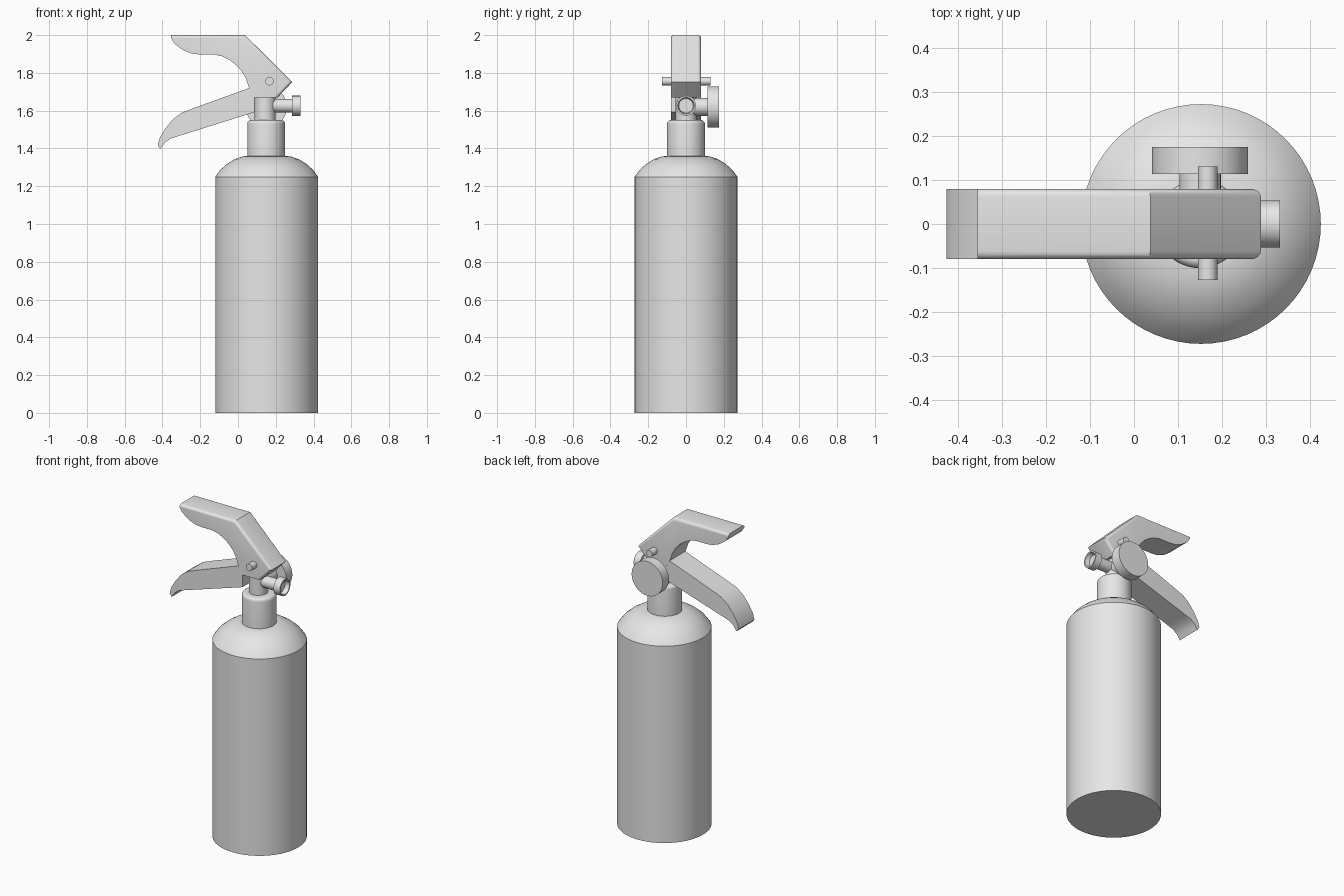
import bpy, bmesh, math
from mathutils import Matrix

if "Cube" in bpy.data.objects:
    bpy.data.objects.remove(bpy.data.objects["Cube"], do_unlink=True)

GREY = (0.8, 0.8, 0.8, 1)
metal = bpy.data.materials.new("light grey")
metal.use_nodes = True
metal.diffuse_color = GREY
metal.node_tree.nodes["Principled BSDF"].inputs["Base Color"].default_value = GREY

CX = 0.152  # axis of the tank
UP = Matrix.Identity(4)
ALONG_X = Matrix.Rotation(math.pi / 2, 4, 'Y')
ALONG_Y = Matrix.Rotation(-math.pi / 2, 4, 'X')


def finish(name, bm):
    bmesh.ops.recalc_face_normals(bm, faces=bm.faces)
    mesh = bpy.data.meshes.new(name)
    bm.to_mesh(mesh)
    bm.free()
    obj = bpy.data.objects.new(name, mesh)
    bpy.context.collection.objects.link(obj)
    mesh.materials.append(metal)
    bpy.ops.object.select_all(action='DESELECT')
    obj.select_set(True)
    bpy.context.view_layer.objects.active = obj
    bpy.ops.object.shade_smooth_by_angle(angle=math.radians(33))
    return obj


def lathe(name, profile, origin, axis=UP, sides=64):
    """Spin (radius, height) points that start and end on the axis."""
    bm = bmesh.new()
    verts = [bm.verts.new((r, 0, h)) for r, h in profile]
    edges = [bm.edges.new(pair) for pair in zip(verts, verts[1:])]
    bmesh.ops.spin(bm, geom=verts + edges, axis=(0, 0, 1), cent=(0, 0, 0),
                   angle=math.tau, steps=sides, use_merge=True)
    bmesh.ops.remove_doubles(bm, verts=bm.verts, dist=1e-5)
    bmesh.ops.transform(bm, matrix=Matrix.Translation(origin) @ axis, verts=bm.verts)
    return finish(name, bm)


def rod(name, radius, start, end, origin, axis=UP, sides=32):
    return lathe(name, [(0, start), (radius, start), (radius, end), (0, end)],
                 origin, axis, sides)


def plate(name, outline, half, rounded=None):
    """Extrude an x-z outline across y, rounding the chosen side edges."""
    bm = bmesh.new()
    face = bm.faces.new([bm.verts.new((x, -half, z)) for x, z in outline])
    new = bmesh.ops.extrude_face_region(bm, geom=[face])["geom"]
    bmesh.ops.translate(bm, vec=(0, 2 * half, 0),
                        verts=[v for v in new if isinstance(v, bmesh.types.BMVert)])
    if rounded:
        edges = [e for e in bm.edges
                 if abs(e.verts[0].co.y - e.verts[1].co.y) < 1e-4
                 and all(rounded(v.co) for v in e.verts)]
        bmesh.ops.bevel(bm, geom=edges, offset=0.018, segments=4,
                        profile=0.5, affect='EDGES')
    return finish(name, bm)


# Tank with domed shoulder
lathe("tank", [(0, 0), (0.272, 0), (0.272, 1.25), (0.245, 1.287), (0.21, 1.318),
               (0.17, 1.343), (0.13, 1.357), (0.09, 1.362), (0, 1.362)], (CX, 0, 0))

# Neck collar with a rounded rim
rim = [(0.08 + 0.02 * math.cos(a), 1.53 + 0.02 * math.sin(a))
       for a in (i * math.pi / 10 for i in range(6))]
lathe("neck", [(0, 1.34), (0.1, 1.34)] + rim + [(0, 1.55)], (CX - 0.003, 0, 0))

# Valve stem
rod("valve_stem", 0.055, 1.53, 1.69, (0.143, 0, 0))

# Outlet with a recessed end
rod("outlet_tube", 0.036, 0, 0.15, (0.15, 0, 1.626), ALONG_X)
lathe("outlet_flange", [(0, 0), (0.053, 0), (0.053, 0.045), (0.044, 0.045),
                        (0.038, 0.018), (0, 0.018)], (0.286, 0, 1.626), ALONG_X)

# Pressure gauge on the back
rod("gauge_tube", 0.047, 0, 0.12, (0.15, 0, 1.62), ALONG_Y)
rod("gauge_disc", 0.109, 0.113, 0.175, (0.15, 0, 1.62), ALONG_Y, 64)

# Hinge pin through the handle
rod("hinge_pin", 0.022, -0.127, 0.13, (0.167, 0, 1.756), ALONG_Y)

# Upper handle
plate("handle", [(-0.355, 2.0), (-0.355, 1.985), (-0.335, 1.953), (-0.29, 1.92),
                 (-0.245, 1.902), (-0.2, 1.897), (-0.125, 1.897), (-0.085, 1.888),
                 (-0.045, 1.868), (-0.01, 1.842), (0.02, 1.808), (0.042, 1.77),
                 (0.055, 1.73), (0.087, 1.67), (0.21, 1.67), (0.288, 1.752),
                 (0.037, 2.0)], 0.08,
      lambda p: p.z > 1.99 or p.x > 0.2)

# Squeeze lever
plate("lever", [(0.087, 1.73), (-0.225, 1.617), (-0.3, 1.588), (-0.345, 1.555),
                (-0.385, 1.505), (-0.415, 1.455), (-0.425, 1.415), (-0.41, 1.398),
                (-0.39, 1.428), (-0.36, 1.451), (-0.32, 1.464), (0.087, 1.592)],
      0.079)
